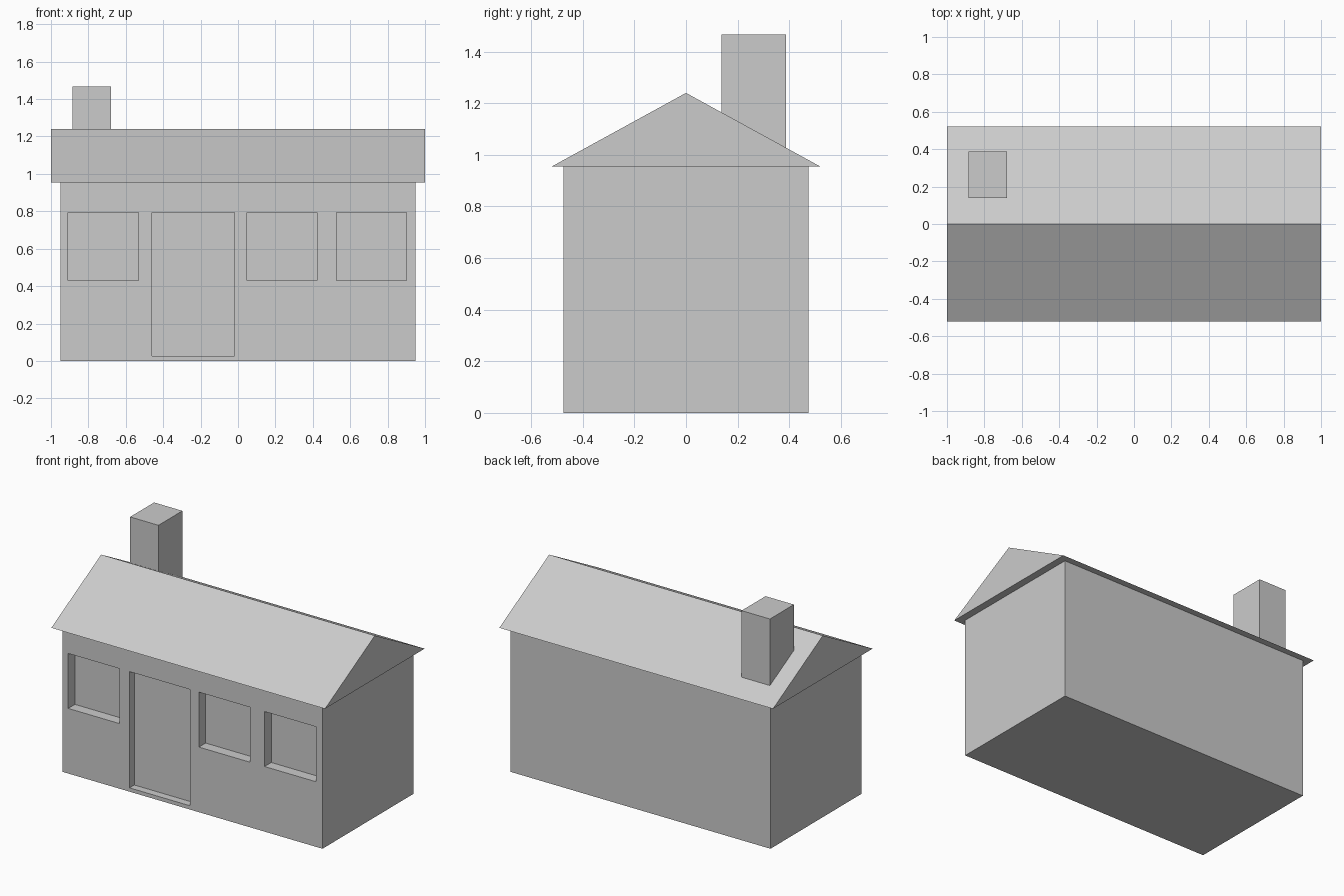
import bpy, bmesh

if "Cube" in bpy.data.objects:
    bpy.data.objects.remove(bpy.data.objects["Cube"])


def box(name, x, y, z):
    """Axis-aligned box from (min, max) ranges."""
    bm = bmesh.new()
    bmesh.ops.create_cube(bm, size=1)
    for v in bm.verts:
        v.co = [r[0] if c < 0 else r[1] for c, r in zip(v.co, (x, y, z))]
    return finish(name, bm)


def finish(name, bm):
    bmesh.ops.recalc_face_normals(bm, faces=bm.faces)
    mesh = bpy.data.meshes.new(name)
    bm.to_mesh(mesh)
    bm.free()
    ob = bpy.data.objects.new(name, mesh)
    bpy.context.collection.objects.link(ob)
    return ob


def cut(target, cutter):
    """Subtract the cutter, bake the result and remove the cutter."""
    mod = target.modifiers.new("recess", 'BOOLEAN')
    mod.operation = 'DIFFERENCE'
    mod.solver = 'EXACT'
    mod.object = cutter
    bpy.context.view_layer.objects.active = target
    bpy.ops.object.modifier_apply(modifier=mod.name)
    bpy.data.objects.remove(cutter, do_unlink=True)


# House walls
FRONT = -0.475
walls = box("walls", (-0.95, 0.95), (FRONT, 0.475), (0, 0.957))

# Recessed windows and door on the front: x range, z range, depth
openings = [((left, left + 0.375), (0.43, 0.793), 0.07) for left in (-0.908, 0.047, 0.527)]
openings.append(((-0.46, -0.02), (0.025, 0.793), 0.05))
for x, z, depth in openings:
    cut(walls, box("cutter", x, (FRONT - 0.1, FRONT + depth), z))

# Gable roof: triangular profile swept along x
bm = bmesh.new()
profile = [(-0.52, 0.955), (0.52, 0.955), (0, 1.24)]
end = bm.faces.new([bm.verts.new((-1, y, z)) for y, z in profile])
swept = bmesh.ops.extrude_face_region(bm, geom=[end], use_keep_orig=True)
bmesh.ops.translate(bm, vec=(2, 0, 0),
                    verts=[g for g in swept["geom"] if isinstance(g, bmesh.types.BMVert)])
finish("roof", bm)

# Chimney, rooted inside the back roof slope
box("chimney", (-0.885, -0.678), (0.138, 0.388), (1.0, 1.467))
